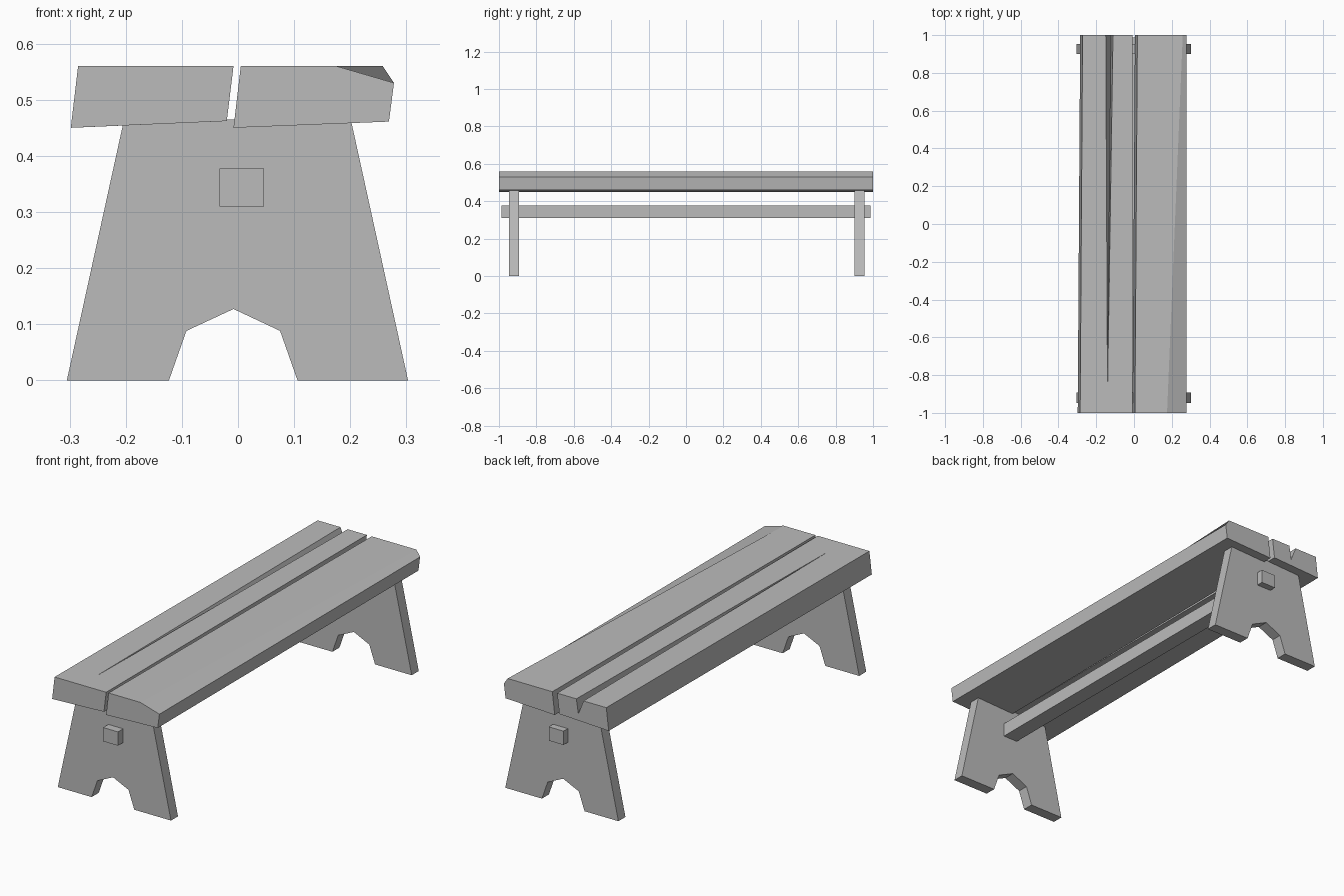
import bpy
import bmesh

cube = bpy.data.objects.get("Cube")
if cube:
    bpy.data.objects.remove(cube, do_unlink=True)

GREY = (0.5, 0.5, 0.5, 1)
wood = bpy.data.materials.new("plain_grey_wood")
wood.use_nodes = True
wood.diffuse_color = GREY
bsdf = next(n for n in wood.node_tree.nodes if n.type == 'BSDF_PRINCIPLED')
bsdf.inputs["Base Color"].default_value = GREY


def loft(name, front, back, y0, y1):
    """Solid between two (x, z) outlines with the same number of corners."""
    bm = bmesh.new()
    a = [bm.verts.new((x, y0, z)) for x, z in front]
    b = [bm.verts.new((x, y1, z)) for x, z in back]
    bm.faces.new(a)
    bm.faces.new(b[::-1])
    for i in range(len(a)):
        j = (i + 1) % len(a)
        bm.faces.new((a[i], b[i], b[j], a[j]))
    bmesh.ops.recalc_face_normals(bm, faces=bm.faces)
    mesh = bpy.data.meshes.new(name)
    bm.to_mesh(mesh)
    bm.free()
    mesh.materials.append(wood)
    obj = bpy.data.objects.new(name, mesh)
    bpy.context.collection.objects.link(obj)
    return obj


# Seat planks, slightly tapered along their length
TOP = 0.56
right_plank = loft(
    "seat_plank_left",
    [(0.005, TOP), (0.175, TOP), (0.278, 0.53), (0.269, 0.461), (-0.008, 0.45)],
    [(0.018, TOP), (0.258, TOP), (0.278, 0.53), (0.269, 0.461), (0.005, 0.4505)],
    -1, 1)
split_plank = loft(
    "seat_plank_right",
    [(-0.285, TOP), (-0.008, TOP), (-0.02, 0.462), (-0.298, 0.45)],
    [(-0.272, TOP), (-0.008, TOP), (-0.02, 0.462), (-0.285, 0.4505)],
    -1, 1)

# Long split in one plank, widening towards the back
tip = [(-0.141, TOP + 0.001), (-0.139, TOP + 0.001), (-0.14, TOP - 0.001)]
mouth = [(-0.150, TOP + 0.001), (-0.111, TOP + 0.001), (-0.122, 0.49)]
cutter = loft("split_cutter", tip, mouth, -0.87, 1.001)
cutter.hide_render = True
cutter.hide_viewport = True
cut = split_plank.modifiers.new("split", 'BOOLEAN')
cut.operation = 'DIFFERENCE'
cut.solver = 'EXACT'
cut.object = cutter

# End boards with a pointed notch at the foot
LEG = [(-0.305, 0), (-0.123, 0), (-0.092, 0.088), (-0.008, 0.127),
       (0.075, 0.088), (0.106, 0), (0.303, 0), (0.201, 0.465), (-0.203, 0.465)]
for name, y in (("front_leg", -0.92), ("back_leg", 0.927)):
    loft(name, LEG, LEG, y - 0.027, y + 0.027)

# Stretcher running through both legs
BAR = [(-0.033, 0.31), (0.046, 0.31), (0.046, 0.377), (-0.033, 0.377)]
loft("stretcher", BAR, BAR, -0.987, 0.987)
